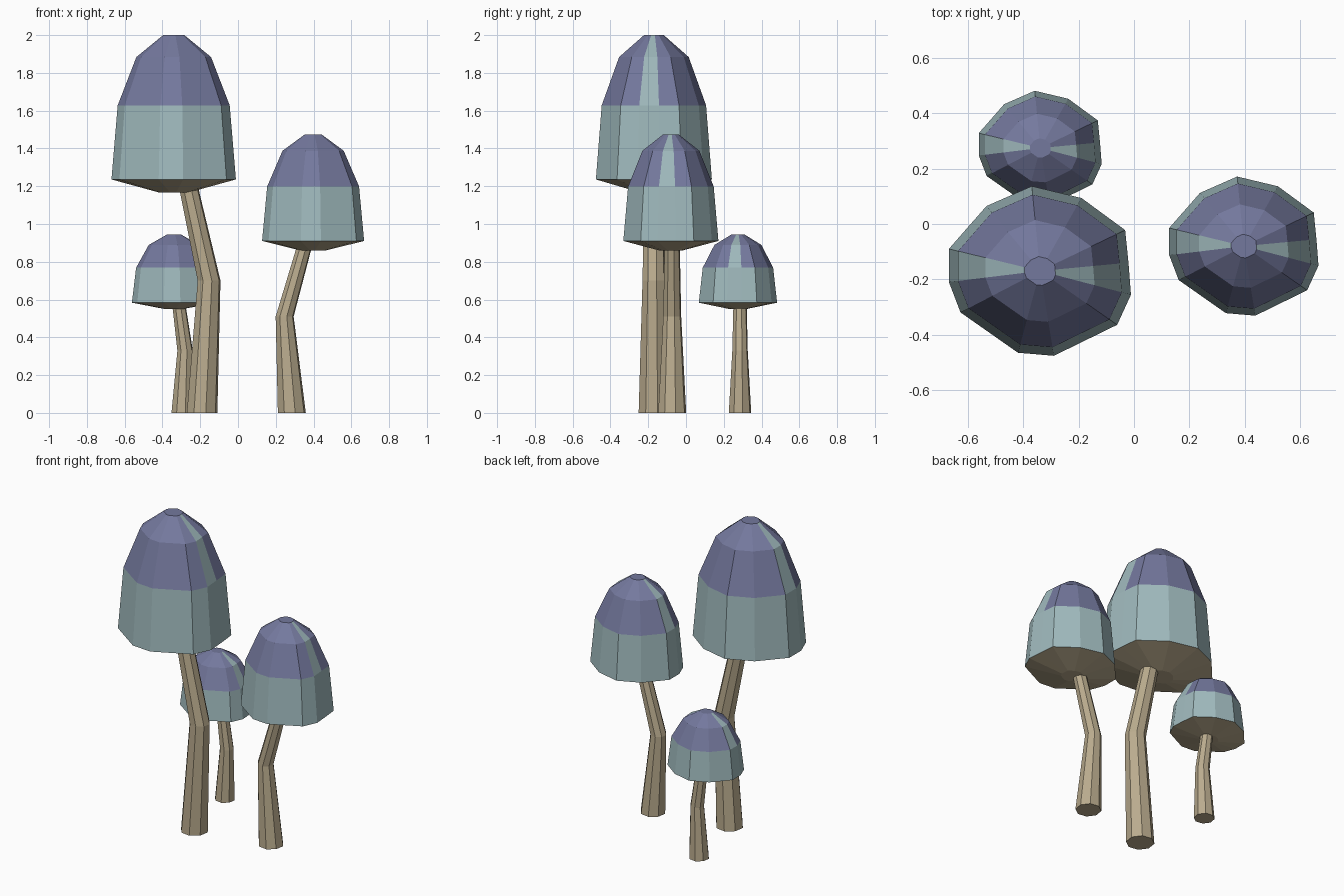
import bpy
import bmesh
import math
from mathutils import Vector

if "Cube" in bpy.data.objects:
    bpy.data.objects.remove(bpy.data.objects["Cube"], do_unlink=True)


def make_material(name, rgb):
    mat = bpy.data.materials.new(name)
    mat.use_nodes = True
    color = (*rgb, 1.0)
    mat.diffuse_color = color
    mat.node_tree.nodes["Principled BSDF"].inputs["Base Color"].default_value = color
    return mat


PURPLE = make_material("dusky purple", (0.175, 0.19, 0.34))
TEAL = make_material("pale teal", (0.35, 0.49, 0.51))
TAN = make_material("stem tan", (0.49, 0.41, 0.27))

# Irregular cap outline around its centre, going clockwise from the back
OUTLINE = [(-0.03, 0.307), (0.15, 0.264), (0.308, 0.148), (0.32, 0.03),
           (0.329, -0.086), (0.279, -0.195), (0.05, -0.307), (-0.08, -0.296),
           (-0.288, -0.15), (-0.33, -0.04), (-0.33, 0.08), (-0.194, 0.235)]
STREAKS = (3, 9)  # teal sectors running up the crown

# Cap rings: outline scale, height as a fraction of the mushroom
RINGS = [(0.25, 0.584), (1.0, 0.618), (0.9, 0.814), (0.6, 0.942), (0.17, 1.0)]


def loft(name, rings, materials, paint):
    """Join rings of points into a closed solid; paint(band, side) picks the slot."""
    bm = bmesh.new()
    loops = [[bm.verts.new(p) for p in ring] for ring in rings]
    n = len(loops[0])
    for band, (low, high) in enumerate(zip(loops, loops[1:])):
        for i in range(n):
            j = (i + 1) % n
            face = bm.faces.new((low[i], low[j], high[j], high[i]))
            face.material_index = paint(band, i)
    bm.faces.new(loops[0]).material_index = paint(0, -1)
    bm.faces.new(loops[-1]).material_index = paint(len(loops) - 2, -1)
    bmesh.ops.recalc_face_normals(bm, faces=bm.faces)
    mesh = bpy.data.meshes.new(name)
    bm.to_mesh(mesh)
    bm.free()
    for mat in materials:
        mesh.materials.append(mat)
    obj = bpy.data.objects.new(name, mesh)
    bpy.context.collection.objects.link(obj)
    return obj


def cap_paint(band, side):
    if band == 0:
        return 2
    return 1 if band == 1 or side in STREAKS else 0


def add_cap(name, x, y, width, height):
    rings = [[Vector((x + px * s * width, y + py * s * width, z * height))
              for px, py in OUTLINE] for s, z in RINGS]
    loft(name, rings, [PURPLE, TEAL, TAN], cap_paint)


def add_stem(name, y, path, sides=8):
    rings = []
    for x, z, r in path:
        angles = [math.tau * (i + 0.3) / sides for i in range(sides)]
        rings.append([Vector((x + r * math.cos(a), y + r * math.sin(a), z)) for a in angles])
    loft(name, rings, [TAN], lambda band, side: 0)


# Tall mushroom
add_cap("tall_cap", -0.34, -0.17, 1.0, 2.0)
add_stem("tall_stem", -0.17, [(-0.19, 0, 0.083), (-0.153, 0.7, 0.062), (-0.265, 1.21, 0.052)])

# Middle mushroom
add_cap("middle_cap", 0.398, -0.08, 0.82, 1.473)
add_stem("middle_stem", -0.073, [(0.285, 0, 0.076), (0.247, 0.51, 0.049), (0.357, 0.9, 0.041)])

# Small mushroom
add_cap("small_cap", -0.339, 0.275, 0.675, 0.944)
add_stem("small_stem", 0.286, [(-0.293, 0, 0.061), (-0.28, 0.33, 0.042), (-0.314, 0.58, 0.036)])
